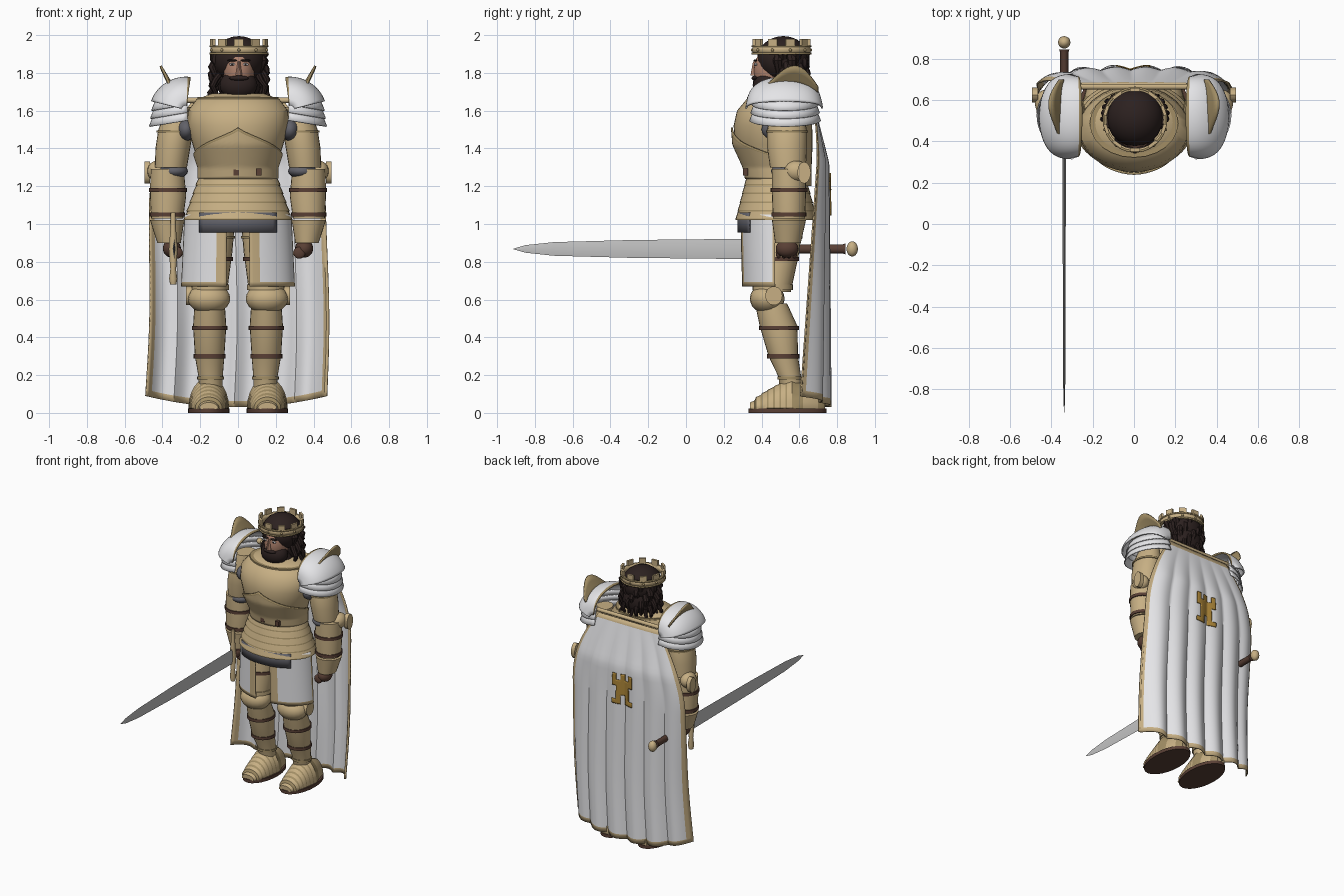
import bpy, bmesh
from math import sin, cos, pi, radians
from mathutils import Matrix, Vector

if "Cube" in bpy.data.objects:
    bpy.data.objects.remove(bpy.data.objects["Cube"])
made = []

def material(name, r, g, b):
    m = bpy.data.materials.new(name)
    m.use_nodes = True
    m.diffuse_color = (r, g, b, 1)
    m.node_tree.nodes["Principled BSDF"].inputs["Base Color"].default_value = (r, g, b, 1)
    return m

gold = material("pale gold", .57, .43, .23)
trim = material("dark gold trim", .36, .27, .13)
white = material("white cloth", .8, .8, .82)
hair = material("dark brown hair", .025, .015, .014)
skin = material("skin", .42, .22, .15)
leather = material("brown leather", .1, .05, .035)
steel = material("blade steel", .55, .55, .55)
mail = material("dark grey mail", .12, .12, .14)
ochre = material("ochre patch", .42, .24, .04)

def finish(name, bm, mats, solid=0):
    if not solid:
        bmesh.ops.recalc_face_normals(bm, faces=bm.faces)
    mesh = bpy.data.meshes.new(name)
    bm.to_mesh(mesh)
    bm.free()
    ob = bpy.data.objects.new(name, mesh)
    bpy.context.collection.objects.link(ob)
    for m in mats:
        mesh.materials.append(m)
    if solid:
        mod = ob.modifiers.new("thickness", "SOLIDIFY")
        mod.thickness, mod.offset = solid, 0
    made.append(ob)

def loft(name, rings, mat, axis="z", seg=24, solid=0, floor=-1, rim=None):
    """Skin ellipses (a, b, t, ra, rb) along an axis; rim colours every second band."""
    bm, loops = bmesh.new(), []
    for a, b, t, ra, rb in rings:
        spots = [(a + ra * cos(2 * pi * i / seg), max(floor, b + rb * sin(2 * pi * i / seg))) for i in range(seg)]
        loops.append([bm.verts.new({"z": (p, q, t), "y": (p, t, q), "x": (t, p, q)}[axis]) for p, q in spots])
    for n, (lo, hi) in enumerate(zip(loops, loops[1:])):
        for i in range(seg):
            j = (i + 1) % seg
            bm.faces.new((lo[i], lo[j], hi[j], hi[i])).material_index = n % 2 if rim else 0
    if not solid:
        bm.faces.new(loops[0])
        bm.faces.new(loops[-1])
    finish(name, bm, [mat, rim] if rim else [mat], solid)

def sheet(name, f, nu, nv, mats, rule=lambda u, v: 0, solid=.008):
    """Grid surface f(u, v); rule picks a material, None leaves a hole."""
    bm = bmesh.new()
    vs = [[bm.verts.new(f(i / nu, j / nv)) for i in range(nu + 1)] for j in range(nv + 1)]
    for j in range(nv):
        for i in range(nu):
            k = rule((i + .5) / nu, (j + .5) / nv)
            if k is not None:
                face = bm.faces.new((vs[j][i], vs[j][i + 1], vs[j + 1][i + 1], vs[j + 1][i]))
                face.material_index = k
    finish(name, bm, mats, solid)

def shape(name, loc, size, mat, turn=0, box=False):
    bm = bmesh.new()
    mx = Matrix.Translation(loc) @ Matrix.Rotation(turn, 4, "Z") @ Matrix.Diagonal((*size, 1))
    if box:
        bmesh.ops.create_cube(bm, size=2, matrix=mx)
    else:
        bmesh.ops.create_uvsphere(bm, u_segments=20, v_segments=12, radius=1, matrix=mx)
    finish(name, bm, [mat])

def at(rings, z):
    for p, q in zip(rings, rings[1:]):
        if min(p[2], q[2]) <= z <= max(p[2], q[2]):
            k = (z - p[2]) / (q[2] - p[2])
            return [a + (b - a) * k for a, b in zip(p, q)]

def strap(name, rings, z, mat=leather, h=.011, grow=.007):
    a, b, _, ra, rb = at(rings, z)
    loft(name, [(a, b, z + d, ra + grow, rb + grow) for d in (-h, h)], mat)

# Breastplate, peaked belly plate, collar
torso = [(0, .5, 1.2, .2, .165), (0, .49, 1.3, .2, .175), (0, .465, 1.42, .24, .205), (0, .46, 1.52, .268, .208),
         (0, .465, 1.6, .265, .195), (0, .485, 1.66, .22, .165), (0, .5, 1.69, .14, .12)]
loft("breastplate", torso, gold, seg=40)

def belly(u, v):
    a = (u - .5) * radians(210)
    z = 1.24 + v * (.27 - .17 * abs(2 * u - 1) ** .8)
    _, cy, _, rx, ry = at(torso, z)
    return ((rx + .01) * sin(a), cy - (ry + .01) * cos(a), z)

sheet("belly_plate", belly, 32, 16, [gold, trim], lambda u, v: int(v > .95), .01)
strap("collar_rim", torso, 1.665, trim, .007, .008)
loft("neck", [(0, .5, 1.66, .1, .1), (0, .5, 1.76, .075, .08)], hair)
for x in (-.01, .11):
    shape("belt_tab", (x, .315, 1.275), (.014, .012, .018), leather, box=True)

# Overlapping waist lames, mail apron over the cloth
for i in range(5):
    top, r = 1.262 - i * .046, .2 + i * .016
    loft("waist_lame", [(0, .478, top - d, r + g, r * .74 + .004 + g * .7) for d, g in
                        ((0, 0), (.05, .023), (.058, .026))], gold, seg=40, rim=trim)

def apron(u, v):
    a = radians(90 * u - 45)
    return (.288 * sin(a), .483 - .206 * cos(a), 1.06 - .105 * v)
sheet("mail_apron", apron, 16, 2, [mail])

# Head
shape("face", (.005, .455, 1.81), (.083, .098, .125), skin)
loft("nose", [(.005, .362, 1.785, .018, .022), (.005, .366, 1.86, .007, .012)], skin, seg=10)
shape("beard", (.003, .428, 1.735), (.1, .075, .078), hair)
shape("moustache", (.005, .367, 1.772), (.052, .02, .014), hair)
shape("hair_cap", (.005, .515, 1.87), (.137, .14, .125), hair)
shape("hair_back", (.005, .555, 1.77), (.125, .09, .13), hair)
for i in range(17):
    a = radians(-25 + i * 230 / 16)
    path = []
    for k in range(8):
        r, w = .115 + .02 * sin(k * 1.5 + i * 2) + .004 * k, .029 - .0026 * k
        path.append((.005 + r * cos(a), .53 + r * .75 * sin(a), 1.9 - .034 * k, w, w))
    loft("hair_lock", path, hair, seg=8)
for s in (-1, 1):
    x = .005 + s * .035
    shape("eye", (x, .37, 1.845), (.016, .008, .007), white)
    shape("pupil", (x, .363, 1.845), (.006, .004, .006), hair)
    shape("eyebrow", (x, .367, 1.866), (.026, .009, .006), hair)

# Crown
loft("crown_band", [(.005, .505, z, .144, .147) for z in (1.9, 1.945)], gold, seg=40, solid=.014)
for z in (1.902, 1.941):
    loft("crown_rim", [(.005, .505, z + d, .151, .154) for d in (-.005, .005)], trim, seg=40, solid=.01)
for i in range(10):
    a = 2 * pi * (i + .5) / 10
    out = Vector((cos(a), sin(a), 0))
    spot = Vector((.005, .505, 1.958)) + out * .146
    shape("crown_merlon", spot, (.008, .025, .022), gold, a, True)
    shape("crown_stud", spot + out * .008 - Vector((0, 0, .037)), (.008, .008, .008), trim)

# Arms, shoulders, legs and feet for each side
for s in (-1, 1):
    upper = [(s * .31, .535, 1.62, .06, .075), (s * .33, .535, 1.5, .092, .105),
             (s * .345, .535, 1.4, .092, .105), (s * .355, .54, 1.3, .085, .095)]
    fore = [(s * .375, .545, 1.29, .088, .09), (s * .37, .545, 1.15, .096, .09), (s * .375, .545, 1.03, .085, .085)]
    loft("upper_arm", upper, gold)
    strap("upper_arm_rim", upper, 1.49, trim, .006)
    shape("armpit_mail", (s * .275, .49, 1.5), (.05, .09, .06), mail)
    shape("elbow_mail", (s * .34, .53, 1.28), (.075, .08, .04), mail)
    loft("forearm", fore, gold)
    for z in (1.18, 1.05):
        strap("forearm_strap", fore, z)
    loft("gauntlet_cuff", [(s * .375, .545, 1.02, .091, .09), (s * .365, .54, .9, .062, .068)], gold)
    shape("elbow_guard", (s * .43, .585, 1.28), (.05, .065, .055), gold)
    loft("elbow_disc", [(.625, 1.272, s * x, .036, .058) for x in (.465, .495)], gold, "x", 12)
    shape("fist", (s * .35, .535, .87), (.048, .06, .048), leather)
    for k in range(4):
        shape("finger", (s * .325, .49 + k * .028, .848), (.032, .015, .032), leather)

    # Shoulder cap over three flared lames, with an upright crest
    def cap(u, v):
        t, p = (u - .5) * radians(176), radians(83 * v - 8)
        c, flare = cos(t) ** .6, .012 * v
        return (s * (.275 + (.175 + flare) * sin(p) * c), .52 + (.19 + flare) * sin(t), 1.605 + .17 * cos(p) * c)
    sheet("shoulder_cap", cap, 28, 16, [white, trim], lambda u, v: int(v < .06), .01)
    for n in range(3):
        def lame(u, v):
            a = (u - .5) * radians(190)
            r = .152 + .006 * n + .022 * v
            return (s * (.282 + r * cos(a)), .525 + r * sin(a), 1.655 - n * .042 - .055 * v + .03 * (1 - cos(a)))
        sheet("shoulder_lame", lame, 24, 2, [white])

    def crest(u, v):
        h = v * (.03 + .1 * max(0, sin(pi * u ** 1.3)))
        return (s * (.345 + h * .5), .41 + .29 * u, 1.7 + .03 * sin(pi * u) + h * .83)
    sheet("shoulder_crest", crest, 16, 3, [trim], solid=.012)

    thigh = [(s * .115, .505, 1.03, .1, .115), (s * .13, .49, .85, .1, .11), (s * .15, .455, .64, .092, .1)]
    shin = [(s * .15, .45, .58, .08, .085), (s * .15, .49, .46, .088, .1), (s * .15, .515, .3, .078, .078),
            (s * .145, .55, .19, .064, .06), (s * .145, .56, .08, .06, .06)]
    loft("thigh", thigh, gold)
    strap("thigh_strap", thigh, .815)
    strap("thigh_rim", thigh, .93, trim, .007)
    shape("knee_guard", (s * .153, .43, .605), (.112, .092, .08), gold)
    strap("knee_rim", thigh, .665, gold, .014, .006)
    loft("knee_wing", [(.465, .62, s * x, .045, .05) for x in (.235, .275)], gold, "x")
    loft("shin", shin, gold)
    for z in (.45, .3):
        strap("shin_strap", shin, z)
    strap("ankle_rim", shin, .185, trim, .008)

    # Stepped foot armour over a leather sole
    steps = []
    for i in range(7):
        y, k = .338 + i * .033, i / 6
        wide, tall = .05 + .052 * k ** .5, .03 + .122 * k ** .8
        steps += [(s * .155, .025, y, wide, tall), (s * .155, .025, y + .024, wide + .006, tall + .01)]
    steps += [(s * .155, .025, .62, .085, .13), (s * .155, .025, .7, .065, .1), (s * .155, .025, .735, .03, .06)]
    loft("foot_armour", steps, gold, "y", floor=.02, rim=trim)
    loft("sole", [(s * .155, .537, z, .11, .207) for z in (0, .024)], leather)

    # Front cloth panel with border
    def panel(u, v):
        a = radians(12 + 74 * u)
        return (s * (.28 + .018 * v) * sin(a), .485 - (.198 - .01 * v) * cos(a), 1.05 - .38 * v)
    sheet("skirt_panel", panel, 20, 16, [white, gold], lambda u, v: int(u < .15 or u > .95 or v > .93))

# Cape with hanging, creased folds and a gold hem
def cape(u, v):
    w, hang = 2 * u - 1, min(1, v * 5)
    t = min(1, v / .36)
    x = w * (.25 + .21 * t * (2 - t) + .02 * v) - .012 * sin(v * 7) * v
    fold = (.008 + .034 * v) * (abs(sin(u * pi * 6 + .3)) - .6) * hang
    y = .675 + .075 * hang - (.03 + .1 * v) * w ** 4 * hang + fold
    return (x, y, 1.64 - v * (1.61 - .06 * w * w))

sheet("cape", cape, 72, 48, [white, gold], lambda u, v: int(abs(u - .5) > .467 or v > .98 or v < .02))

def tower(u, v):
    col = int(u * 5)
    if v < .2 or v > .84:
        return 0 if (col % 2 == 0) == (v < .2) or col in (0, 4) else None
    return 0 if v < .4 or 0 < col < 4 and (v < .7 or col != 2) else None

def patch(u, v):
    x, y, z = cape(.41 + .18 * u, .23 + .14 * v)
    return (x, y + .009, z)

sheet("cape_patch", patch, 20, 20, [ochre], tower, .006)
loft("cape_rod", [(.665, 1.655, x, .014, .014) for x in (-.28, .28)], gold, "x", 12)
for x in (-.285, .285):
    shape("rod_knob", (x, .665, 1.655), (.022, .022, .022), gold)

# Sword held level in the right hand
sx, sz = -.338, .868
loft("blade", [(sx, sz, y, w, h) for y, w, h in ((.44, .008, .055), (-.3, .007, .047), (-.7, .006, .036),
                                                 (-.85, .004, .02), (-.912, .001, .002))], steel, "y", 4)
loft("cross_guard", [(sx - .005, .43, z, r, r) for z, r in ((.68, .016), (.71, .022), (.76, .015), (sz, .024),
                                                            (.98, .014), (1.06, .013))], gold, seg=12)
loft("grip", [(sx, sz, y, .02, .024) for y in (.43, .83)] + [(sx, sz, .845, .025, .029)], leather, "y", 12)
shape("pommel", (sx, .88, sz), (.03, .03, .04), gold)

# Smooth shading that keeps hard edges
for ob in bpy.context.selected_objects:
    ob.select_set(False)
for ob in made:
    ob.select_set(True)
bpy.context.view_layer.objects.active = made[0]
bpy.ops.object.shade_smooth_by_angle(angle=radians(35))
